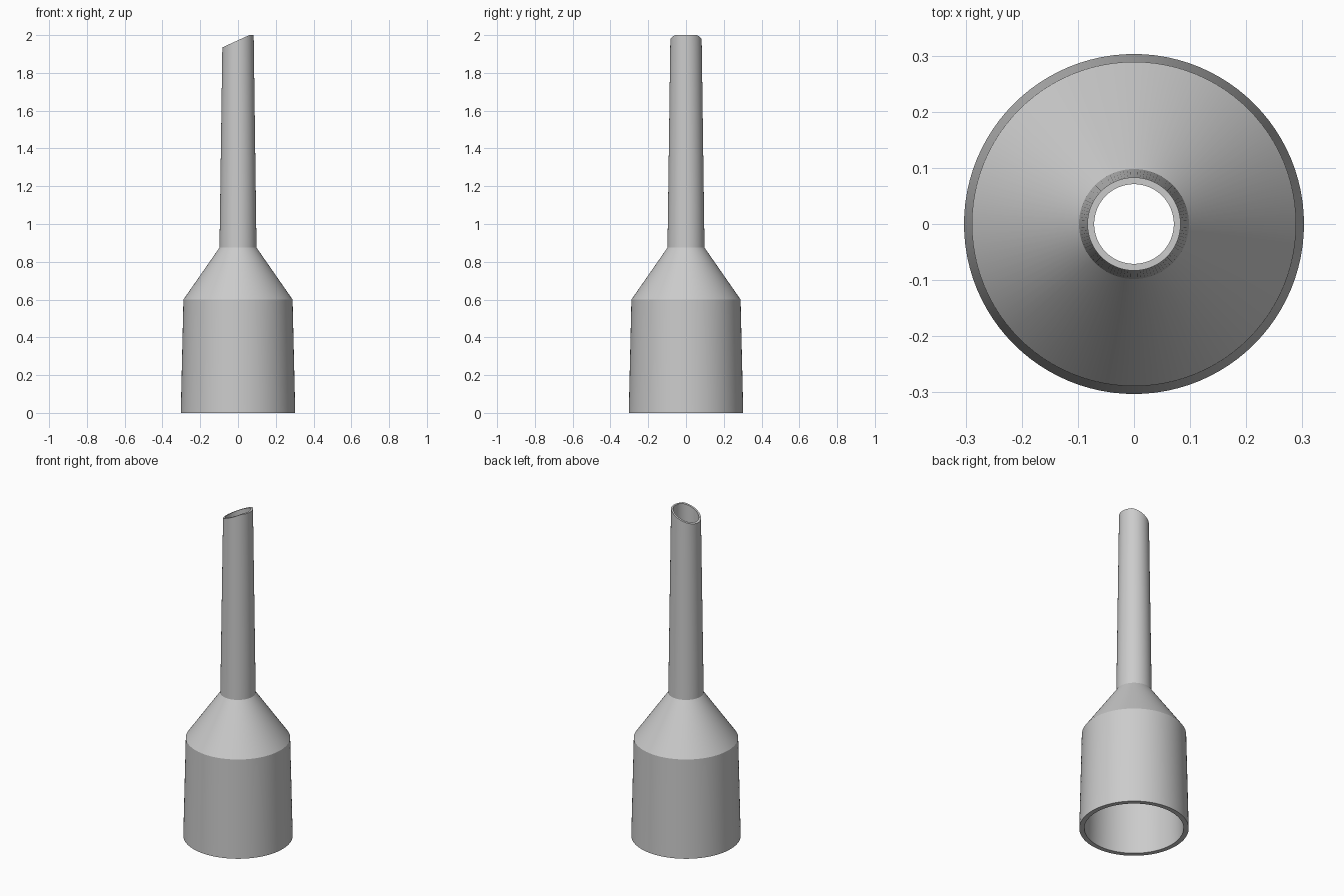
import bpy
import bmesh
import math

cube = bpy.data.objects.get("Cube")
if cube:
    bpy.data.objects.remove(cube, do_unlink=True)

SIDES = 96
TOP = 2.0
FLAT_X = 0.06      # the slanted mouth starts on this side of the rim
SLOPE = 0.455

grey = bpy.data.materials.new("plain_grey")
grey.use_nodes = True
colour = (0.6, 0.6, 0.6, 1.0)
grey.diffuse_color = colour
grey.node_tree.nodes["Principled BSDF"].inputs["Base Color"].default_value = colour

# Wall section as (radius, height): up the outside, down the inside
section = [
    (0.303, 0.0), (0.289, 0.6), (0.098, 0.875), (0.083, TOP),
    (0.071, TOP), (0.082, 0.865), (0.263, 0.59), (0.275, 0.0),
]

# Revolve the closed section into a hollow nozzle
bm = bmesh.new()
verts = [bm.verts.new((r, 0, z)) for r, z in section]
edges = [bm.edges.new((v, verts[i - 1])) for i, v in enumerate(verts)]
bmesh.ops.spin(bm, geom=verts + edges, cent=(0, 0, 0), axis=(0, 0, 1),
               angle=math.tau, steps=SIDES, use_duplicate=False)
bmesh.ops.remove_doubles(bm, verts=bm.verts, dist=0.0001)

# Slant the mouth, leaving a short flat tip on the left
for v in bm.verts:
    if v.co.z > TOP - 0.001:
        v.co.z -= SLOPE * max(0.0, FLAT_X - v.co.x)

bmesh.ops.recalc_face_normals(bm, faces=bm.faces)
mesh = bpy.data.meshes.new("nozzle")
bm.to_mesh(mesh)
bm.free()
mesh.materials.append(grey)

nozzle = bpy.data.objects.new("nozzle", mesh)
bpy.context.collection.objects.link(nozzle)
bpy.ops.object.select_all(action="DESELECT")
nozzle.select_set(True)
bpy.context.view_layer.objects.active = nozzle
bpy.ops.object.shade_smooth_by_angle(angle=math.radians(25))
